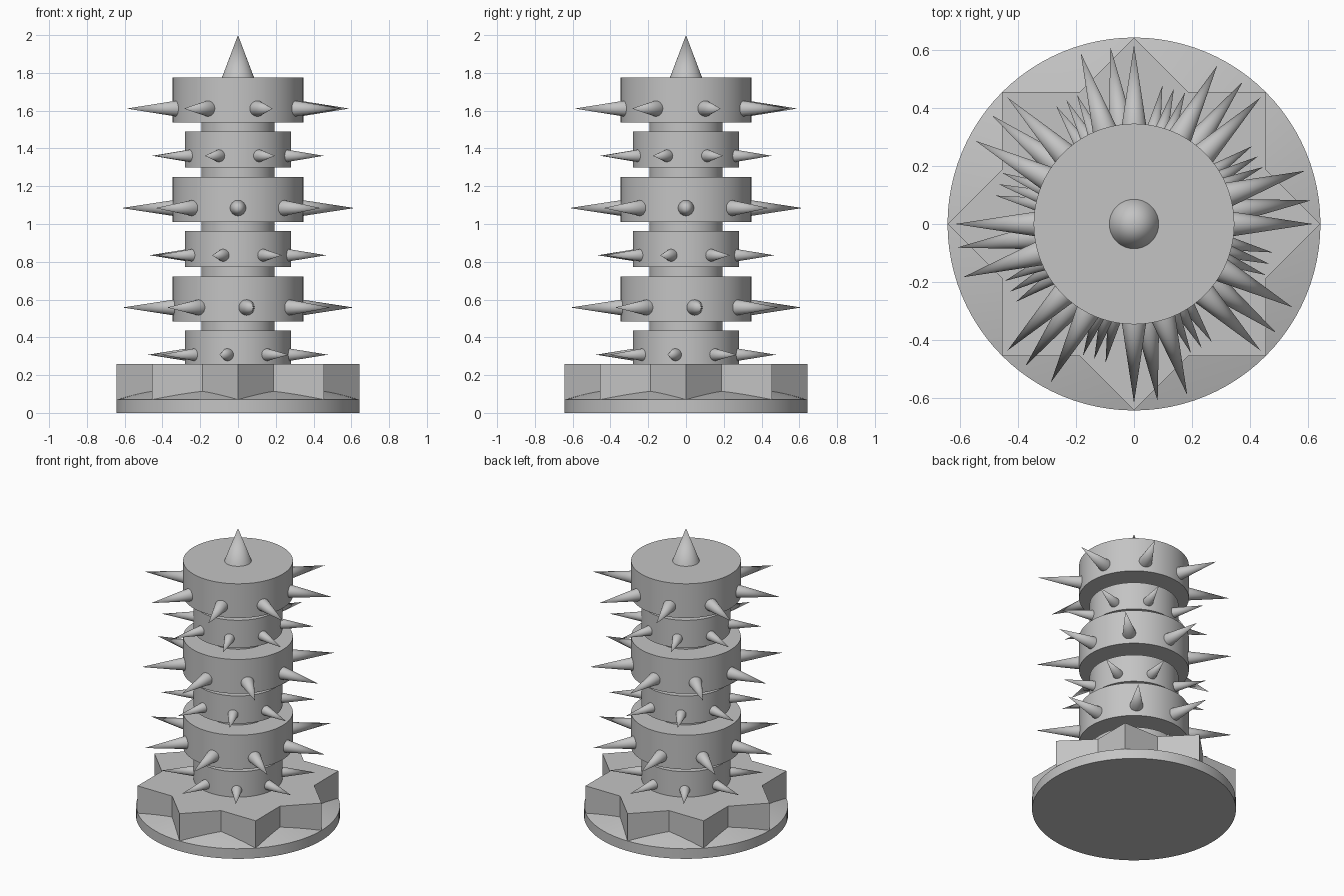
import bpy
import bmesh
from math import radians, sin, cos, pi
from mathutils import Matrix

cube = bpy.data.objects.get("Cube")
if cube:
    bpy.data.objects.remove(cube, do_unlink=True)

GREY = (0.55, 0.55, 0.55, 1)
grey = bpy.data.materials.new("plain_grey")
grey.use_nodes = True
grey.diffuse_color = GREY
grey.node_tree.nodes["Principled BSDF"].inputs["Base Color"].default_value = GREY


def finish(bm, name):
    """Turn a bmesh into a named object, smooth with sharp edges kept."""
    bmesh.ops.recalc_face_normals(bm, faces=bm.faces)
    mesh = bpy.data.meshes.new(name)
    bm.to_mesh(mesh)
    bm.free()
    mesh.materials.append(grey)
    obj = bpy.data.objects.new(name, mesh)
    bpy.context.collection.objects.link(obj)
    bpy.ops.object.select_all(action='DESELECT')
    obj.select_set(True)
    bpy.context.view_layer.objects.active = obj
    bpy.ops.object.shade_smooth_by_angle(angle=radians(30))
    return obj


def add_cone(bm, r1, r2, z1, z2, segments=96, turn=Matrix()):
    """Add a capped cone or cylinder between two heights."""
    bmesh.ops.create_cone(
        bm, cap_ends=True, segments=segments, radius1=r1, radius2=r2,
        depth=z2 - z1, matrix=turn @ Matrix.Translation((0, 0, (z1 + z2) / 2)))


def round_part(name, r1, r2, z1, z2):
    bm = bmesh.new()
    add_cone(bm, r1, r2, z1, z2)
    return finish(bm, name)


def spike_ring(name, z, start, tip, radius, offset):
    """Eight level spikes pointing outwards."""
    bm = bmesh.new()
    for i in range(8):
        turn = (Matrix.Translation((0, 0, z))
                @ Matrix.Rotation(radians(offset) + i * pi / 4, 4, 'Z')
                @ Matrix.Rotation(pi / 2, 4, 'Y'))
        add_cone(bm, radius, 0, start, tip, 32, turn)
    return finish(bm, name)


# Base disc with a shallow conical top
BASE_R, STAR_TOP = 0.643, 0.26
round_part("base_disc", BASE_R, BASE_R, 0, 0.07)
round_part("base_slope", BASE_R, 0.15, 0.07, 0.215)

# Eight-pointed star block: the outline of two crossed squares
inner = BASE_R * cos(pi / 4) / cos(pi / 8)
bm = bmesh.new()
outline = []
for i in range(16):
    r = inner if i % 2 else BASE_R
    outline.append(bm.verts.new((r * cos(i * pi / 8), r * sin(i * pi / 8), 0.07)))
face = bm.faces.new(outline)
top = bmesh.ops.extrude_face_region(bm, geom=[face])["geom"]
bmesh.ops.translate(bm, vec=(0, 0, STAR_TOP - 0.07),
                    verts=[v for v in top if isinstance(v, bmesh.types.BMVert)])
finish(bm, "star_base")

# Central shaft
round_part("shaft", 0.194, 0.194, 0.2, 1.6)

# Alternating narrow and wide collars with their spikes
PITCH = 0.5265
narrow_turns = (33.4, 28.6, 23.8)
wide_turns = (7.6, 0, 17.3)
for i in range(3):
    z = i * PITCH
    round_part(f"narrow_collar_{i + 1}", 0.28, 0.28, z + 0.245, z + 0.437)
    spike_ring(f"narrow_spikes_{i + 1}", z + 0.308, 0.27, 0.487, 0.034, narrow_turns[i])
    round_part(f"wide_collar_{i + 1}", 0.346, 0.346, z + 0.484, z + 0.722)
    spike_ring(f"wide_spikes_{i + 1}", z + 0.558, 0.335, 0.617, 0.043, wide_turns[i])

# Pointed tip
round_part("tip", 0.087, 0, 1.77, 2.0)
